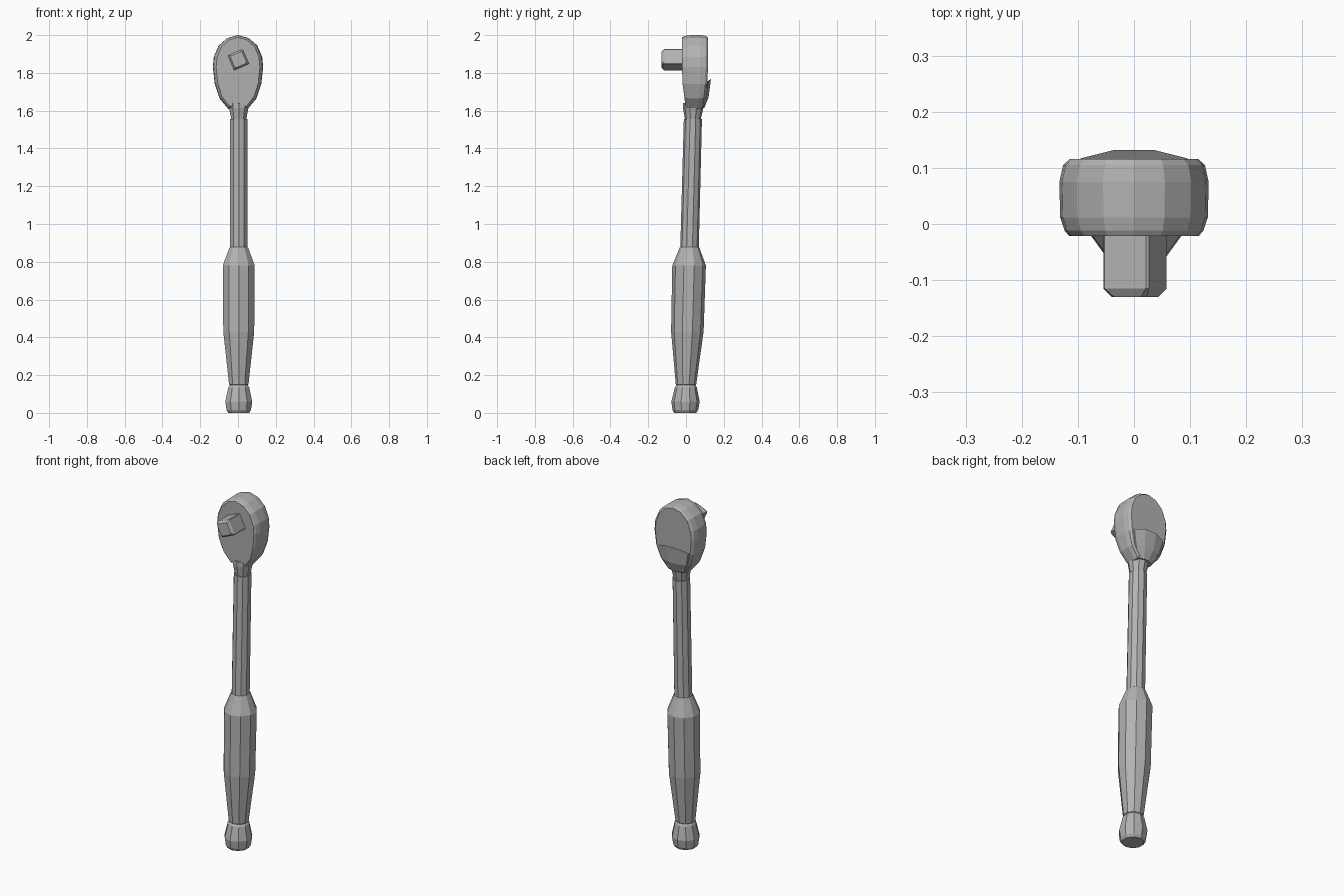
import bpy, bmesh, math
from mathutils import Matrix, Vector

if "Cube" in bpy.data.objects:
    bpy.data.objects.remove(bpy.data.objects["Cube"])

steel = bpy.data.materials.new("grey_steel")
steel.use_nodes = True
GREY = (0.45, 0.45, 0.45, 1)
steel.diffuse_color = GREY
steel.node_tree.nodes["Principled BSDF"].inputs["Base Color"].default_value = GREY


def loft(name, rings):
    """Skin a row of equal-length point rings and cap both ends."""
    bm = bmesh.new()
    rows = [[bm.verts.new(p) for p in ring] for ring in rings]
    n = len(rows[0])
    for a, b in zip(rows, rows[1:]):
        for i in range(n):
            j = (i + 1) % n
            bm.faces.new((a[i], a[j], b[j], b[i]))
    bm.faces.new(rows[0])
    bm.faces.new(rows[-1])
    bmesh.ops.recalc_face_normals(bm, faces=bm.faces)
    mesh = bpy.data.meshes.new(name)
    bm.to_mesh(mesh)
    bm.free()
    mesh.materials.append(steel)
    obj = bpy.data.objects.new(name, mesh)
    bpy.context.collection.objects.link(obj)
    return obj


def turned(name, profile, sides=10):
    """Faceted round part along the slightly leaning handle axis."""
    rings = []
    for z, r in profile:
        cy = -0.004 + 0.026 * z
        angles = [math.tau * (i + 0.5) / sides for i in range(sides)]
        rings.append([(0.004 + r * math.cos(a), cy + r * math.sin(a), z) for a in angles])
    return loft(name, rings)


# Handle, from the butt up to the neck
turned("butt_cap", [(0, 0.058), (0.015, 0.068), (0.06, 0.075), (0.135, 0.058), (0.148, 0.05)])
turned("grip", [(0.143, 0.046), (0.15, 0.054), (0.43, 0.086), (0.78, 0.089), (0.875, 0.052), (0.88, 0.046)])
turned("shank", [(0.87, 0.049), (1.555, 0.048)])
turned("neck", [(1.55, 0.041), (1.60, 0.051), (1.615, 0.054), (1.64, 0.054)])

# Ratchet head: pear outline swept front to back with rounded rims
half = [(0.055, 1.985), (0.102, 1.945), (0.128, 1.885), (0.133, 1.83),
        (0.123, 1.74), (0.098, 1.665), (0.052, 1.61)]
outline = [(0, 2.0)] + half + [(-x, z) for x, z in reversed(half)]


def head_ring(y, scale):
    ring = []
    for x, z in outline:
        z2 = 1.82 + (z - 1.82) * (1 + scale) / 2
        taper = 1 - 0.28 * max(0, (1.76 - z) / 0.15)
        ring.append((x * scale, 0.045 + (y - 0.045) * taper, z2))
    return ring


loft("ratchet_head", [head_ring(-0.021, 0.87), head_ring(-0.012, 0.93), head_ring(0.012, 0.99),
                      head_ring(0.075, 1.0), head_ring(0.105, 0.95), head_ring(0.116, 0.86)])

# Raised lower back with an arched step under the flat cover
lip = [(-0.119, 0.085, 1.735), (-0.095, 0.117, 1.753), (-0.035, 0.132, 1.768),
       (0.035, 0.132, 1.768), (0.095, 0.117, 1.753), (0.119, 0.085, 1.735)]
foot = [(x * 0.42, 0.045 + (y - 0.045) * 0.6, 1.615) for x, y, z in lip]
mid = [(x * 0.80, 0.045 + (y - 0.045) * 0.86, 1.672) for x, y, z in lip]
loft("back_shoulder", [lip, mid, foot])

# Square drive stub, turned in its socket, with a chamfered tip
turn = Matrix.Rotation(math.radians(-23.6), 3, 'Y')


def drive_ring(y, r, cut):
    pts = []
    for sx, sz in ((1, 1), (-1, 1), (-1, -1), (1, -1)):
        a, b = (sx * r, sz * (r - cut)), (sx * (r - cut), sz * r)
        for x, z in ((a, b) if sx * sz > 0 else (b, a)):
            pts.append(turn @ Vector((x, 0, z)) + Vector((0.002, y, 1.87)))
    return pts


loft("square_drive", [drive_ring(0.0, 0.044, 0.004), drive_ring(-0.115, 0.044, 0.004),
                      drive_ring(-0.13, 0.034, 0.008)])
